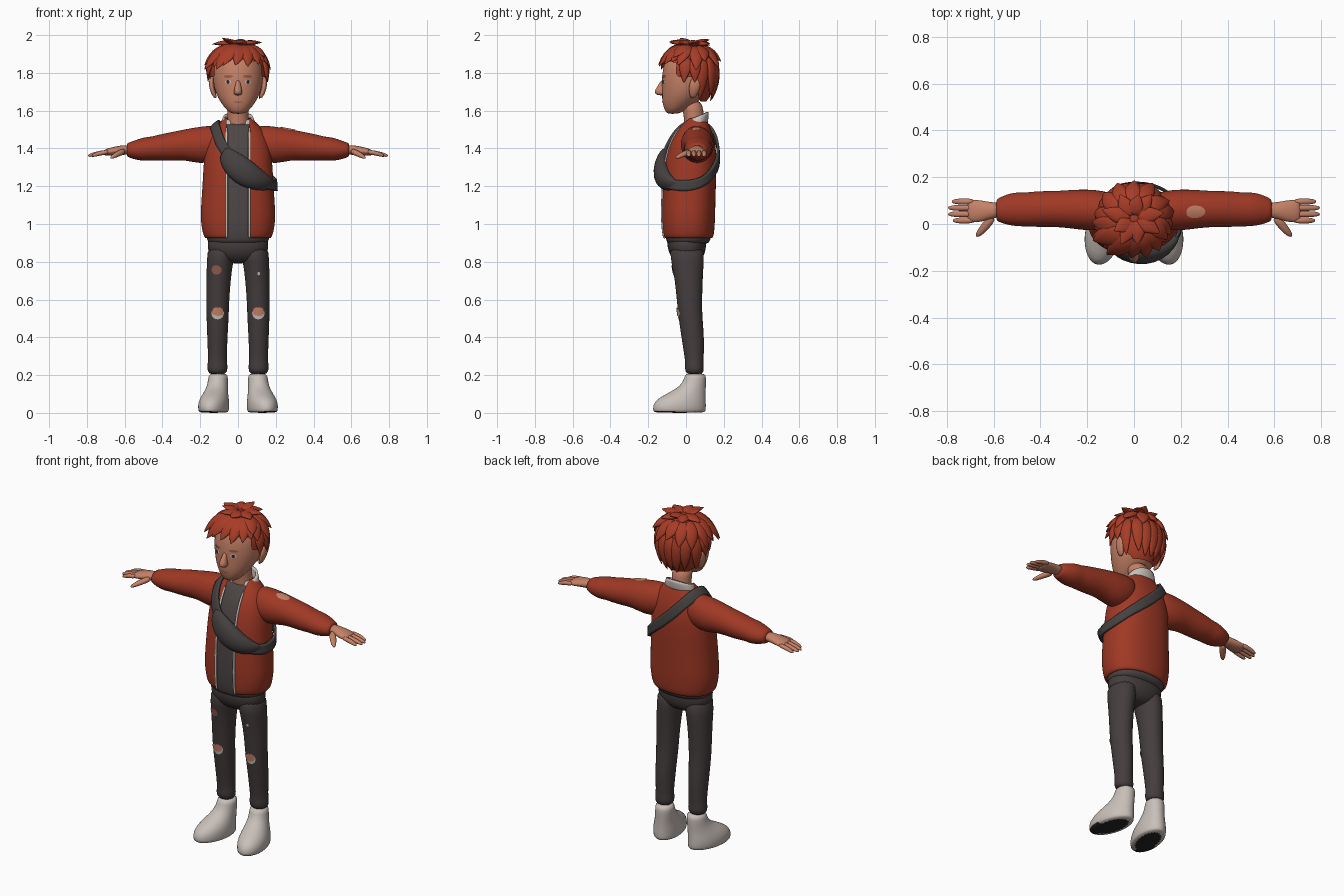
import bpy, bmesh, math, random
from mathutils import Vector

random.seed(4)
if bpy.data.objects.get("Cube"):
    bpy.data.objects.remove(bpy.data.objects["Cube"])

X, Y, Z = Vector((1, 0, 0)), Vector((0, 1, 0)), Vector((0, 0, 1))


def material(name, *rgb):
    mat = bpy.data.materials.new(name)
    mat.use_nodes = True
    mat.diffuse_color = (*rgb, 1)
    mat.node_tree.nodes["Principled BSDF"].inputs["Base Color"].default_value = (*rgb, 1)
    return mat


jacket_red = material("jacket red", .35, .04, .018)
hair_red = material("hair red", .39, .045, .02)
skin = material("skin", .56, .22, .135)
shaded_skin = material("shaded skin", .3, .11, .075)
off_white = material("off white", .58, .52, .48)
trouser_grey = material("trouser grey", .06, .047, .047)
shirt_grey = material("shirt grey", .075, .062, .06)
bag_grey = material("bag grey", .06, .052, .052)
sole_black = material("sole black", .02, .018, .018)


def finish(name, bm, mat, smooth=1):
    """Turn a bmesh into a smooth-shaded object."""
    bmesh.ops.recalc_face_normals(bm, faces=bm.faces)
    mesh = bpy.data.meshes.new(name)
    bm.to_mesh(mesh)
    bm.free()
    mesh.materials.append(mat)
    mesh.polygons.foreach_set("use_smooth", [True] * len(mesh.polygons))
    obj = bpy.data.objects.new(name, mesh)
    bpy.context.scene.collection.objects.link(obj)
    if smooth:
        obj.modifiers.new("smooth", "SUBSURF").levels = smooth
        obj.modifiers["smooth"].render_levels = smooth
    return obj


def ring_point(row, t, u, v, power):
    c, a, b = Vector(row[:3]), row[3], row[4]
    sn, cs = math.sin(t), math.cos(t)
    return (c + u * a * math.copysign(abs(sn) ** power, sn)
            - v * b * math.copysign(abs(cs) ** power, cs))


def gap_angle(row, gap, power):
    return math.asin(min(.95, gap / row[3]) ** (1 / power)) if gap else 0


def loft(name, rows, mat, u=X, v=Y, n=20, power=1, gap=0, smooth=1):
    """Skin oval rings (x, y, z, half width, half depth); a gap leaves the front open."""
    bm = bmesh.new()
    rings = []
    for row in rows:
        t0 = gap_angle(row, gap, power)
        span = 2 * (math.pi - t0) / (n - 1 if gap else n)
        rings.append([bm.verts.new(ring_point(row, t0 + span * i, u, v, power)) for i in range(n)])
    for low, high in zip(rings, rings[1:]):
        for i in range(n - 1 if gap else n):
            j = (i + 1) % n
            bm.faces.new((low[i], low[j], high[j], high[i]))
    if not gap:
        bm.faces.new(rings[0][::-1])
        bm.faces.new(rings[-1])
    return finish(name, bm, mat, smooth)


def patch(name, centre, w, h, mat, target, up=Z, lift=.004):
    """Thin oval plate laid on the surface of another part."""
    bm = bmesh.new()
    bmesh.ops.create_grid(bm, x_segments=10, y_segments=10, size=1)
    for vert in bm.verts:
        x, y = vert.co.xy
        vert.co = (Vector(centre) + X * w * x * math.sqrt(1 - y * y / 2)
                   + up * h * y * math.sqrt(1 - x * x / 2))
    obj = finish(name, bm, mat, 0)
    wrap = obj.modifiers.new("lay on", "SHRINKWRAP")
    wrap.target, wrap.wrap_mode, wrap.offset = target, "ABOVE_SURFACE", lift
    return obj


# Torso: open jacket over a closed shirt
torso = [(0, .012, .92, .175, .13), (0, .012, .95, .187, .137), (0, .012, 1, .196, .141),
         (0, .012, 1.06, .2, .143), (0, .015, 1.2, .188, .143), (0, .025, 1.35, .182, .14),
         (0, .035, 1.45, .165, .117), (0, .045, 1.52, .12, .08), (0, .05, 1.56, .07, .055)]
hem = [(0, .012, .93, .16, .115)]
opening, boxy = .06, .88
loft("jacket", hem + torso, jacket_red, n=33, power=boxy, gap=opening)
inner = [(x, y, z, a - .012, b - .012) for x, y, z, a, b in torso[:-1]]
shirt = loft("shirt", [(0, .01, .885, .16, .11)] + inner + [(0, .045, 1.535, .06, .05)],
             shirt_grey, n=32, power=boxy)
for side, word in ((1, "left"), (-1, "right")):
    edge = []
    for row in torso[:-1]:
        p = ring_point(row, side * gap_angle(row, opening, boxy), X, Y, boxy)
        edge.append((p.x, p.y, p.z, .007, .007))
    loft(word + "_zip_trim", edge, off_white, n=8)
collar = loft("collar", [(0, .045, 1.505, .1, .075), (0, .053, 1.54, .092, .074),
                         (0, .06, 1.57, .078, .066)], off_white, v=Vector((0, .92, .35)),
              n=25, gap=.04)
collar.modifiers.new("thickness", "SOLIDIFY").thickness = .012

# Neck and head
loft("neck", [(0, .04, 1.48, .06, .05), (0, .042, 1.54, .056, .052),
              (0, .04, 1.6, .055, .055), (0, .02, 1.66, .06, .06)], skin)
head = loft("head", [(0, -.072, 1.583, .025, .025), (0, -.06, 1.595, .055, .05),
                     (0, -.035, 1.64, .09, .092), (0, -.005, 1.69, .119, .122),
                     (0, .008, 1.75, .133, .137), (0, .018, 1.82, .135, .143),
                     (0, .02, 1.88, .12, .128), (0, .02, 1.93, .07, .08)], skin, n=28)
loft("nose", [(0, -.122, 1.765, .01, .008), (0, -.132, 1.725, .017, .022),
              (0, -.137, 1.697, .026, .037), (0, -.13, 1.68, .018, .022)], skin, n=12)
patch("mouth", (0, -.13, 1.645), .026, .004, shaded_skin, head)
for side, word in ((1, "left"), (-1, "right")):
    loft(word + "_ear", [(side * .118, .035, 1.665, .008, .012), (side * .13, .04, 1.69, .014, .024),
                         (side * .143, .047, 1.735, .014, .034), (side * .14, .05, 1.77, .012, .022),
                         (side * .133, .05, 1.78, .006, .01)], skin, n=12)
    patch(word + "_eye_white", (side * .058, -.13, 1.752), .021, .011, off_white, head)
    patch(word + "_iris", (side * .058, -.13, 1.752), .011, .01, sole_black, head, lift=.006)
    patch(word + "_brow", (side * .06, -.13, 1.782), .033, .008, shaded_skin, head)

# Hair: a cap over the skull with tapered locks lying on it
crown = Vector((0, .025, 1.81))


def scalp(direction, lift=1):
    d = direction * lift
    return crown + Vector((d.x * .15, d.y * .14, d.z * (.15 if d.z > 0 else .2)))


def aim(turn, rise):
    """Direction from the front, turning towards the model's left."""
    t, r = math.radians(turn), math.radians(rise)
    return Vector((math.sin(t) * math.cos(r), -math.cos(t) * math.cos(r), math.sin(r)))


bm = bmesh.new()
bmesh.ops.create_uvsphere(bm, u_segments=32, v_segments=20, radius=1)
for vert in bm.verts:
    vert.co = scalp(vert.co)


def is_bare(p):
    return not (p.z > 1.86 or (p.y > -.06 and p.z > 1.78) or (p.y > .07 and p.z > 1.64))


bare = [f for f in bm.faces if is_bare(f.calc_center_median())]
bmesh.ops.delete(bm, geom=bare, context="FACES")
finish("hair_cap", bm, hair_red)


def lock(start, end, width, flare):
    a, b = aim(*start), aim(*end)
    normal = (a + b).normalized()
    across = normal.cross(b - a).normalized()
    rows = []
    for f, size in ((0, .35), (.25, .9), (.5, 1), (.75, .65), (.92, .25), (1, .03)):
        p = scalp(a.lerp(b, f).normalized(), 1 + flare * f * f)
        rows.append((*p, width * size, width * size * .45))
    loft("hair_lock", rows, hair_red, u=across, v=normal, n=10)


def jitter(amount):
    return random.uniform(-amount, amount)


for turn in range(80, 300, 20):       # sides and nape
    tip = -12 if turn < 110 or turn > 250 else -42
    lock((turn, 30), (turn + jitter(8), tip + jitter(6)), .036, .1)
for turn in range(60, 320, 26):       # middle layer
    lock((turn, 62), (turn - 12 + jitter(10), 8 + jitter(10)), .042, .17 + jitter(.04))
for turn in range(0, 360, 40):        # tousled top
    lock((turn, 84), (turn - 25 + jitter(12), 52 + jitter(8)), .04, .32 + jitter(.06))
for turn in range(-70, 75, 20):       # fringe swept to the right
    lock((turn + 12, 66), (turn - 14, 4 + max(0, turn) * .2 + jitter(5)), .043, .27 + jitter(.06))
for turn in (-60, -35):
    lock((turn + 45, 70), (turn, 2), .05, .36)

# Arms and hands
for side, word in ((1, "left"), (-1, "right")):
    def out(*rows):
        return [(side * x, y, z, a, b) for x, y, z, a, b in rows]

    sleeve = loft(word + "_sleeve", out(
        (.07, .055, 1.44, .07, .075), (.13, .058, 1.425, .085, .098), (.2, .06, 1.417, .09, .1),
        (.28, .064, 1.42, .082, .082), (.34, .064, 1.412, .077, .078), (.42, .064, 1.404, .078, .07),
        (.46, .062, 1.4, .072, .062), (.5, .063, 1.396, .075, .064), (.55, .062, 1.392, .064, .05),
        (.575, .06, 1.392, .052, .04), (.592, .06, 1.392, .046, .036)), jacket_red, u=Y, v=Z)
    if side > 0:
        patch("shoulder_patch", (.265, .05, 1.51), .042, .03, skin, sleeve, up=Y)
    loft(word + "_palm", out(
        (.57, .06, 1.392, .034, .027), (.61, .058, 1.392, .035, .026), (.65, .055, 1.387, .047, .024),
        (.69, .055, 1.381, .051, .02), (.715, .055, 1.377, .045, .013)), skin, u=Y, v=Z, n=14)
    for i, reach in enumerate((.775, .795, .795, .78)):
        y = .015 + i * .027
        loft(word + "_finger", out(
            (.68, y, 1.382, .013, .013), (.73, y, 1.376, .0145, .0135),
            (reach - .015, y, 1.365, .012, .011), (reach, y, 1.361, .005, .005)),
            skin, u=Y, v=Z, n=10)
    loft(word + "_thumb", out(
        (.6, .035, 1.386, .02, .018), (.632, -.005, 1.374, .02, .017),
        (.66, -.038, 1.358, .016, .013), (.675, -.054, 1.35, .006, .006)),
        skin, u=Vector((side * .7, .7, 0)), v=Z, n=10)

# Trousers with torn knees, and shoes
loft("trouser_hips", [(0, .005, .95, .155, .1), (0, .003, .9, .164, .105),
                      (0, .005, .85, .163, .1), (0, .008, .81, .12, .075),
                      (0, .01, .79, .05, .04)], trouser_grey, power=boxy)
for side, word in ((1, "left"), (-1, "right")):
    leg = loft(word + "_trouser_leg", out_rows := [(side * x, y, z, a, b) for x, y, z, a, b in (
        (.083, .002, .9, .079, .098), (.096, .008, .8, .07, .087), (.103, .015, .7, .065, .074),
        (.107, .018, .6, .061, .068), (.108, .022, .52, .06, .064), (.109, .034, .42, .055, .062),
        (.109, .042, .32, .051, .054), (.109, .044, .27, .05, .048), (.109, .044, .24, .056, .052),
        (.109, .046, .2, .049, .046))], trouser_grey)
    patch(word + "_knee_fray", (side * .108, -.06, .525), .05, .032, off_white, leg)
    patch(word + "_knee_skin", (side * .108, -.06, .535), .044, .023, skin, leg, lift=.007)
    if side < 0:
        patch("thigh_patch", (-.12, -.08, .755), .036, .025, shaded_skin, leg)
    else:
        patch("thigh_tear", (.112, -.08, .735), .009, .009, off_white, leg)
    shoe = loft(word + "_shoe", [(side * x, y, z, a, b) for x, y, z, a, b in (
        (.128, -.034, 0, .07, .135), (.129, -.035, .008, .077, .142), (.13, -.035, .035, .08, .144),
        (.127, -.028, .07, .077, .135), (.118, .004, .105, .064, .102), (.109, .038, .14, .055, .068),
        (.105, .049, .185, .052, .058), (.105, .05, .212, .049, .054))],
        off_white, u=Vector((.98, side * .2, 0)), v=Vector((-side * .2, .98, 0)), n=24)
    shoe.data.materials.append(sole_black)
    for face in shoe.data.polygons:
        if face.normal.z < -.7:
            face.material_index = 1

# Sling bag and its strap around the torso
loft("sling_bag", [(-.085, -.1, 1.385, .03, .02), (-.06, -.118, 1.35, .056, .03),
                   (-.01, -.128, 1.305, .073, .042), (.05, -.128, 1.262, .072, .047),
                   (.11, -.112, 1.228, .058, .045), (.16, -.08, 1.208, .04, .036),
                   (.188, -.045, 1.203, .024, .02)], bag_grey, u=Vector((.5, 0, .86)), v=Y)
path = [(-.125, .02, 1.535), (-.115, -.06, 1.49), (-.085, -.11, 1.4), (.03, -.145, 1.29),
        (.13, -.125, 1.22), (.195, -.04, 1.2), (.21, .04, 1.205), (.18, .11, 1.23),
        (.08, .165, 1.32), (-.03, .17, 1.42), (-.1, .13, 1.505)]
bm = bmesh.new()
pairs = []
for p in map(Vector, path):
    wide = Vector((0, 0, .028)) if p.x > .1 else Vector((.02, 0, .02))
    pairs.append((bm.verts.new(p - wide), bm.verts.new(p + wide)))
for a, b in zip(pairs, pairs[1:] + pairs[:1]):
    bm.faces.new((a[0], b[0], b[1], a[1]))
strap = finish("bag_strap", bm, bag_grey, 2)
wrap = strap.modifiers.new("lay on", "SHRINKWRAP")
wrap.target, wrap.wrap_mode, wrap.offset = shirt, "ABOVE_SURFACE", .026
thick = strap.modifiers.new("thickness", "SOLIDIFY")
thick.thickness, thick.offset = .014, 0
